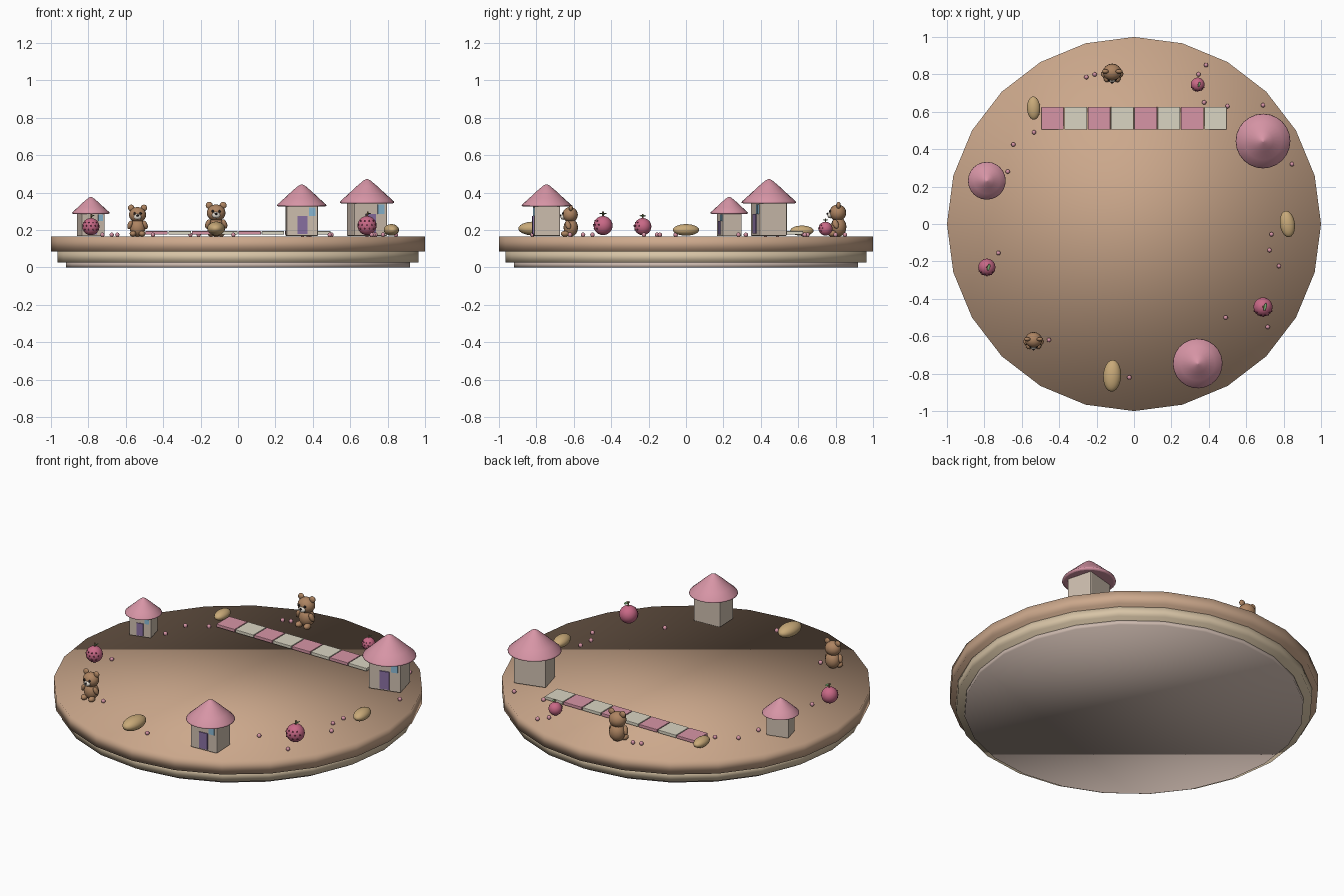
import bpy, math
from mathutils import Matrix, Vector

if "Cube" in bpy.data.objects:
    bpy.data.objects.remove(bpy.data.objects["Cube"])

GROUND = 0.165


def material(name, r, g, b):
    m = bpy.data.materials.new(name)
    m.diffuse_color = (r, g, b, 1)
    m.use_nodes = True
    m.node_tree.nodes["Principled BSDF"].inputs["Base Color"].default_value = m.diffuse_color
    return m


TAN = material("tan", 0.60, 0.39, 0.26)
CREAM = material("cream", 0.68, 0.55, 0.38)
BLUSH = material("blush", 0.60, 0.48, 0.42)
PINK = material("pink", 0.68, 0.30, 0.38)
WALL = material("wall", 0.62, 0.52, 0.43)
PURPLE = material("purple", 0.25, 0.16, 0.36)
BLUE = material("blue", 0.25, 0.48, 0.65)
BERRY = material("berry", 0.58, 0.14, 0.24)
SEED = material("seed", 0.22, 0.04, 0.08)
GREEN = material("green", 0.16, 0.35, 0.14)
BROWN = material("brown", 0.36, 0.20, 0.11)
FUR = material("fur", 0.42, 0.23, 0.12)
BLACK = material("black", 0.02, 0.015, 0.015)
WHITE = material("white", 0.80, 0.74, 0.66)
NUT = material("nut", 0.58, 0.40, 0.19)
PALE = material("pale tile", 0.70, 0.66, 0.54)


def finish(name, mat, frame):
    """Name the fresh primitive, colour it and place it in its item's frame."""
    ob = bpy.context.object
    ob.name = name
    ob.data.materials.append(mat)
    bpy.context.view_layer.update()
    ob.matrix_world = frame @ ob.matrix_world
    return ob


def frame_at(x, y, scale=1.0, turn=0.0, z=GROUND):
    return (Matrix.Translation((x, y, z)) @ Matrix.Rotation(math.radians(turn), 4, 'Z')
            @ Matrix.Scale(scale, 4))


def ball(name, mat, frame, loc, size, rot=(0, 0, 0), seg=16, rings=10):
    bpy.ops.mesh.primitive_uv_sphere_add(segments=seg, ring_count=rings, radius=1,
                                         location=loc, rotation=rot)
    bpy.context.object.scale = size if isinstance(size, tuple) else (size,) * 3
    bpy.ops.object.shade_smooth()
    return finish(name, mat, frame)


def box(name, mat, frame, loc, size, bevel=0.0):
    bpy.ops.mesh.primitive_cube_add(size=1, location=loc)
    ob = bpy.context.object
    ob.data.transform(Matrix.Diagonal((*size, 1)))
    if bevel:
        mod = ob.modifiers.new("bevel", 'BEVEL')
        mod.width, mod.segments = bevel, 2
    return finish(name, mat, frame)


def disc(name, mat, radius, z0, z1):
    bpy.ops.mesh.primitive_cylinder_add(vertices=24, radius=radius, depth=z1 - z0,
                                        location=(0, 0, (z0 + z1) / 2))
    bpy.ops.object.shade_smooth()
    return finish(name, mat, Matrix.Identity(4))


def lathe(name, mat, frame, profile, sides=24):
    """Spin a radius/height profile, closing each end with a cap."""
    verts, faces = [], []
    for r, z in profile:
        for i in range(sides):
            a = math.tau * i / sides
            verts.append((r * math.cos(a), r * math.sin(a), z))
    for j in range(len(profile) - 1):
        for i in range(sides):
            k = (i + 1) % sides
            faces.append((j * sides + i, j * sides + k,
                          (j + 1) * sides + k, (j + 1) * sides + i))
    faces.append(tuple(range(sides))[::-1])
    faces.append(tuple(range(len(verts) - sides, len(verts))))
    mesh = bpy.data.meshes.new(name)
    mesh.from_pydata(verts, [], faces)
    ob = bpy.data.objects.new(name, mesh)
    bpy.context.collection.objects.link(ob)
    bpy.context.view_layer.objects.active = ob
    for p in mesh.polygons:
        p.use_smooth = len(p.vertices) == 4
    return finish(name, mat, frame)


def house(x, y, s, turn):
    f = frame_at(x, y, s, turn)
    box("house_walls", WALL, f, (0, 0, 0.093), (0.168, 0.138, 0.18), 0.006)
    box("house_door", PURPLE, f, (0, -0.070, 0.062), (0.052, 0.010, 0.096))
    box("house_window", BLUE, f, (0.052, -0.070, 0.134), (0.034, 0.010, 0.046))
    lathe("house_roof", PINK, f, [(0.122, 0.160), (0.133, 0.165), (0.130, 0.172),
                                  (0.092, 0.206), (0.050, 0.245), (0.018, 0.272),
                                  (0.004, 0.279)])


def fruit(x, y, r):
    f = frame_at(x, y, r, 0)
    ball("fruit", BERRY, f, (0, 0, 1.16), (1, 1, 1), seg=20, rings=12)
    # seeds dotted over the front
    for row, (lift, n) in enumerate(((0.5, 4), (0.1, 5), (-0.35, 4))):
        for i in range(n):
            a = math.radians(-90 + (i - (n - 1) / 2) * 32)
            c = math.cos(lift)
            ball("fruit_seed", SEED, f, (c * math.cos(a), c * math.sin(a),
                                         1.16 + math.sin(lift)), 0.09, seg=6, rings=4)
    bpy.ops.mesh.primitive_cylinder_add(vertices=8, radius=0.09, depth=0.6,
                                        location=(0.04, 0, 2.32), rotation=(0, 0.12, 0))
    finish("fruit_stem", BROWN, f)
    ball("fruit_leaf", GREEN, f, (0.22, 0, 2.42), (0.18, 0.42, 0.06),
         (0, -0.35, -0.25), 10, 6)


def bear(x, y, s):
    f = frame_at(x, y, s)
    ball("bear_body", FUR, f, (0, 0.004, 0.052), (0.046, 0.042, 0.052))
    ball("bear_head", FUR, f, (0, 0, 0.127), (0.050, 0.045, 0.045))
    ball("bear_muzzle", WHITE, f, (0, -0.040, 0.115), (0.022, 0.016, 0.017))
    ball("bear_nose", BLACK, f, (0, -0.055, 0.122), (0.008, 0.006, 0.006), seg=8, rings=6)
    for side in (-1, 1):
        ball("bear_ear", FUR, f, (side * 0.037, 0.004, 0.167), (0.019, 0.012, 0.019), seg=12, rings=8)
        ball("bear_eye", BLACK, f, (side * 0.018, -0.040, 0.135), 0.007, seg=8, rings=6)
        ball("bear_arm", FUR, f, (side * 0.044, -0.012, 0.068), (0.014, 0.016, 0.027),
             (0.3, -side * 0.35, 0), 12, 8)
        ball("bear_foot", FUR, f, (side * 0.027, -0.030, 0.017), (0.019, 0.024, 0.017), seg=12, rings=8)


# stacked round base
disc("base_foot", BLUSH, 0.92, 0.0, 0.028)
disc("base_middle", CREAM, 0.966, 0.026, 0.088)
disc("base_top", TAN, 1.0, 0.085, GROUND)

# eleven ornaments evenly spaced around the rim
spot = [(0.82 * math.cos(math.tau * k / 11), 0.82 * math.sin(math.tau * k / 11))
        for k in range(11)]
for k, s, turn in ((1, 1.10, 15), (5, 0.76, 15), (9, 1.0, 3)):
    house(*spot[k], s, turn)
for k, r in ((2, 0.037), (6, 0.046), (10, 0.051)):
    fruit(*spot[k], r)
for k, s in ((3, 1.0), (7, 0.92)):
    bear(*spot[k], s)
for k, s, turn in ((0, 1.0, 8), (4, 0.88, 2), (8, 1.2, -3)):
    ball("nut", NUT, frame_at(*spot[k], s, turn), (0, 0, 0.036), (0.040, 0.071, 0.031),
         seg=20, rings=12)

# checkered path
for i in range(8):
    box("path_tile", PALE if i % 2 else PINK, Matrix.Identity(4),
        ((i - 3.5) * 0.1245, 0.565, 0.185), (0.120, 0.122, 0.018), 0.002)

# scattered beads
beads = [(-.255, .785), (-.21, .80), (.385, .85), (.345, .80), (.375, .65), (.50, .63),
         (.69, .635), (.845, .32), (.735, -.055), (.725, -.14), (.775, -.225),
         (.49, -.50), (.715, -.55), (-.025, -.82), (-.455, -.62), (-.725, -.155),
         (-.675, .28), (-.645, .425), (-.535, .49)]
for x, y in beads:
    ball("bead", PINK, frame_at(x, y), (0, 0, 0.010), 0.012, seg=10, rings=6)
